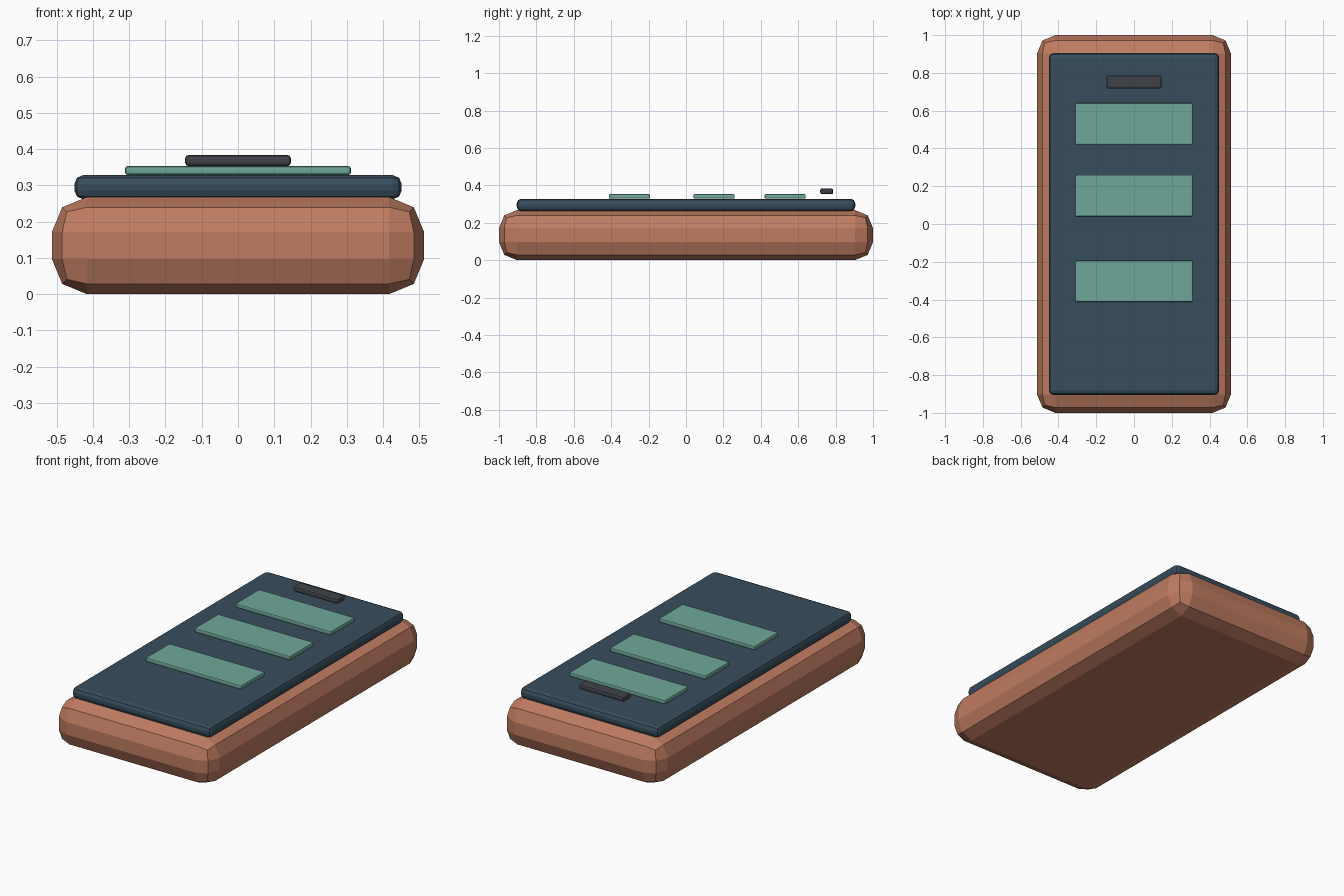
import bpy

if "Cube" in bpy.data.objects:
    bpy.data.objects.remove(bpy.data.objects["Cube"])


def material(name, rgb):
    mat = bpy.data.materials.new(name)
    mat.diffuse_color = (*rgb, 1.0)
    mat.use_nodes = True
    mat.node_tree.nodes["Principled BSDF"].inputs["Base Color"].default_value = mat.diffuse_color
    return mat


def rounded_box(name, x, y, z0, z1, cy, bevel, segments, mat):
    """Flat-shaded box of size x by y between two heights, all edges bevelled."""
    bpy.ops.mesh.primitive_cube_add(size=1, location=(0, cy, (z0 + z1) / 2))
    obj = bpy.context.object
    obj.name = name
    obj.scale = (x, y, z1 - z0)
    bpy.ops.object.transform_apply(location=False, rotation=False, scale=True)
    mod = obj.modifiers.new("bevel", "BEVEL")
    mod.width = bevel
    mod.segments = segments
    obj.data.materials.append(mat)
    return obj


copper = material("copper", (0.52, 0.20, 0.12))
navy = material("navy", (0.04, 0.075, 0.11))
mint = material("mint", (0.16, 0.39, 0.32))
charcoal = material("charcoal", (0.05, 0.055, 0.065))

# Casing and screen
rounded_box("casing", 1.026, 2.0, 0.0, 0.268, 0, 0.097, 2, copper)
rounded_box("screen", 0.902, 1.81, 0.262, 0.328, 0, 0.024, 2, navy)

# Tiles on the screen
for i, cy in enumerate((0.53, 0.15, -0.303)):
    rounded_box(f"tile_{i + 1}", 0.622, 0.22, 0.329, 0.353, cy, 0.006, 2, mint)

# Earpiece hovering just above the screen
rounded_box("earpiece", 0.292, 0.07, 0.353, 0.384, 0.752, 0.01, 2, charcoal)
